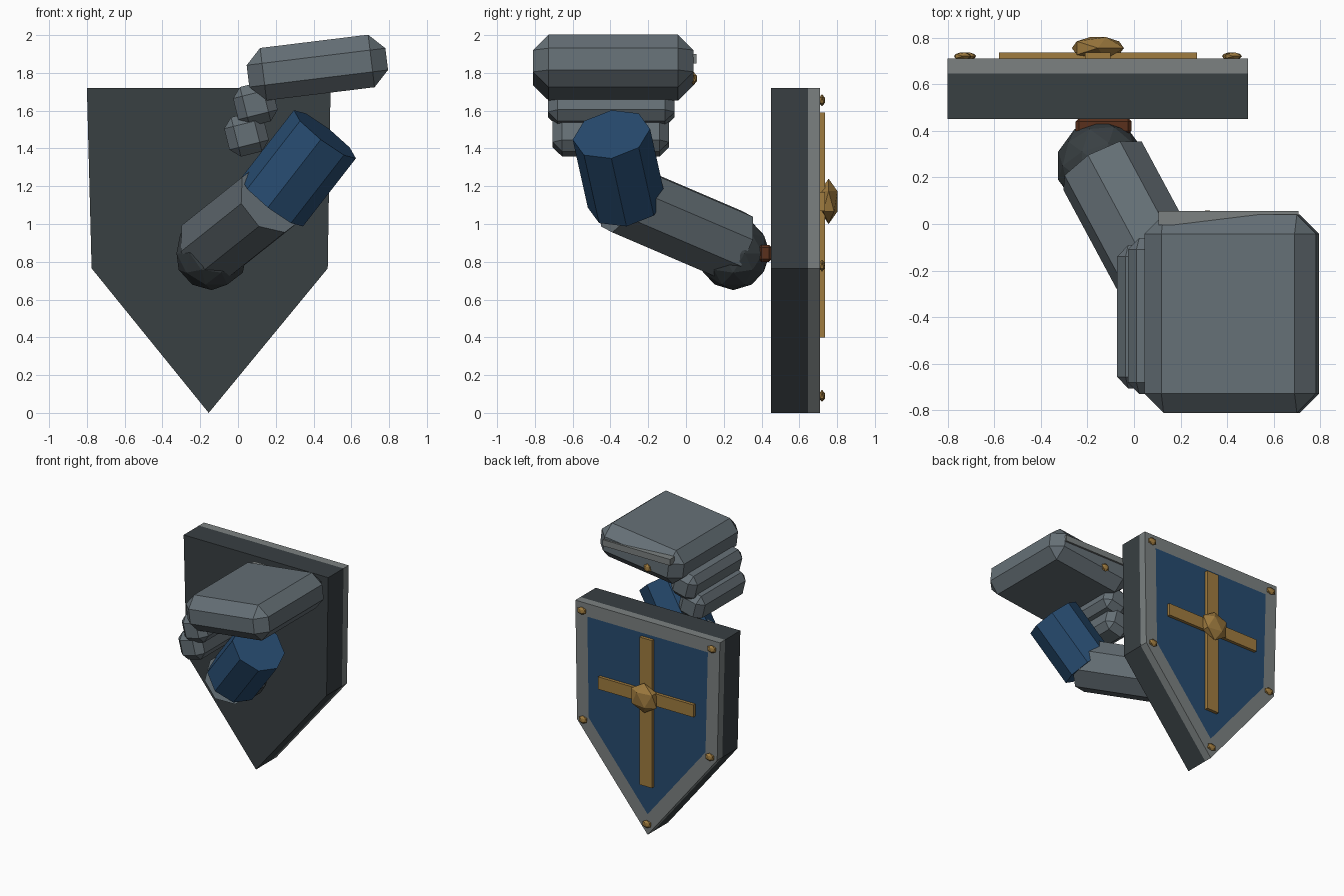
import bpy, bmesh, math
from mathutils import Vector, Matrix

if "Cube" in bpy.data.objects:
    bpy.data.objects.remove(bpy.data.objects["Cube"])


def mat(name, rgb):
    m = bpy.data.materials.new(name)
    m.diffuse_color = (*rgb, 1)
    m.use_nodes = True
    m.node_tree.nodes["Principled BSDF"].inputs["Base Color"].default_value = m.diffuse_color
    return m


STEEL = mat("steel", (0.13, 0.16, 0.18))
DARK = mat("dark_iron", (0.04, 0.05, 0.055))
RIM = mat("rim_steel", (0.20, 0.22, 0.22))
BLUE = mat("blue", (0.02, 0.07, 0.16))
GOLD = mat("gold", (0.35, 0.2, 0.05))
LEATHER = mat("leather", (0.1, 0.03, 0.012))


def finish(bm, name, *mats):
    bmesh.ops.recalc_face_normals(bm, faces=bm.faces)
    me = bpy.data.meshes.new(name)
    bm.to_mesh(me)
    bm.free()
    for m in mats:
        me.materials.append(m)
    ob = bpy.data.objects.new(name, me)
    bpy.context.collection.objects.link(ob)
    return ob


def box(name, loc, size, m, tilt=0, bevel=0):
    bm = bmesh.new()
    bmesh.ops.create_cube(bm, size=1, matrix=Matrix.Diagonal((*size, 1)))
    if bevel:
        bmesh.ops.bevel(bm, geom=bm.edges[:], offset=bevel, segments=1,
                        affect='EDGES', profile=0.5)
    bm.transform(Matrix.Translation(loc) @ Matrix.Rotation(-math.radians(tilt), 4, 'Y'))
    return finish(bm, name, m)


def ball(name, loc, radii, m, sub=1):
    bm = bmesh.new()
    bmesh.ops.create_icosphere(bm, subdivisions=sub, radius=1)
    bm.transform(Matrix.Translation(loc) @ Matrix.Diagonal((*radii, 1)))
    return finish(bm, name, m)


def limb(name, a, b, r, m, ref, phase=0):
    """Octagonal prism from a to b; a corner points towards ref when phase is 0."""
    a, b = Vector(a), Vector(b)
    d = (b - a).normalized()
    u = Vector(ref)
    u = (u - d * u.dot(d)).normalized()
    v = d.cross(u)
    bm = bmesh.new()
    rings = []
    for c in (a, b):
        angles = [phase + i * math.pi / 4 for i in range(8)]
        rings.append([bm.verts.new(c + r * (u * math.cos(t) + v * math.sin(t))) for t in angles])
    for ring in rings:
        bm.faces.new(ring)
    for i in range(8):
        j = (i + 1) % 8
        bm.faces.new((rings[0][i], rings[0][j], rings[1][j], rings[1][i]))
    return finish(bm, name, m)


def slab(name, pts, y0, y1, mats, inset=0):
    """Extrude an xz outline along y, optionally with an inset outer panel."""
    bm = bmesh.new()
    f = bm.faces.new([bm.verts.new((x, y0, z)) for x, z in pts])
    ext = bmesh.ops.extrude_face_region(bm, geom=[f])["geom"]
    bmesh.ops.translate(bm, vec=(0, y1 - y0, 0),
                        verts=[g for g in ext if isinstance(g, bmesh.types.BMVert)])
    bmesh.ops.recalc_face_normals(bm, faces=bm.faces)
    if inset:
        top = max(bm.faces, key=lambda q: q.calc_center_median().y)
        bmesh.ops.inset_region(bm, faces=[top], thickness=inset, use_even_offset=True)
        top.material_index = 1
    return finish(bm, name, *mats)


# Shield: dark backing, steel rim with blue panel
outline = [(-0.80, 1.72), (0.49, 1.72), (0.475, 0.765), (-0.155, 0.0), (-0.775, 0.765)]
slab("shield_backing", outline, 0.45, 0.645, [DARK])
slab("shield_face", outline, 0.645, 0.71, [RIM, BLUE], inset=0.105)

# Cross, boss and rivets
box("cross_vertical", (-0.155, 0.72, 0.995), (0.11, 0.03, 1.19), GOLD)
box("cross_horizontal", (-0.155, 0.72, 1.12), (0.85, 0.03, 0.10), GOLD)
ball("shield_boss", (-0.155, 0.755, 1.12), (0.125, 0.055, 0.12), GOLD)
for x, z in [(-0.735, 1.655), (0.425, 1.655), (-0.715, 0.78), (0.415, 0.78), (-0.155, 0.09)]:
    ball("shield_rivet", (x, 0.72, z), (0.042, 0.018, 0.032), GOLD)

# Grip, fist and arm
box("shield_grip", (-0.13, 0.42, 0.845), (0.24, 0.07, 0.09), LEATHER, bevel=0.015)
ball("fist", (-0.14, 0.25, 0.845), (0.195, 0.195, 0.195), DARK, sub=2)
limb("forearm", (-0.135, 0.25, 0.885), (0.185, -0.345, 1.14), 0.2, STEEL,
     (-0.79, 0, -0.61), math.pi / 8)
limb("upper_arm", (0.18, -0.315, 1.115), (0.46, -0.395, 1.475), 0.208, BLUE, (0, 1, 0))

# Layered shoulder armour
box("shoulder_plate", (0.42, -0.385, 1.828), (0.74, 0.85, 0.28), STEEL, tilt=7, bevel=0.082)
box("middle_plate", (0.092, -0.395, 1.635), (0.215, 0.67, 0.215), STEEL, tilt=14, bevel=0.05)
box("lower_plate", (0.045, -0.398, 1.475), (0.215, 0.615, 0.215), STEEL, tilt=14, bevel=0.05)
box("shoulder_trim", (0.405, 0.025, 1.875), (0.6, 0.06, 0.05), RIM)
ball("shoulder_rivet", (0.315, 0.04, 1.77), (0.035, 0.02, 0.035), GOLD)
